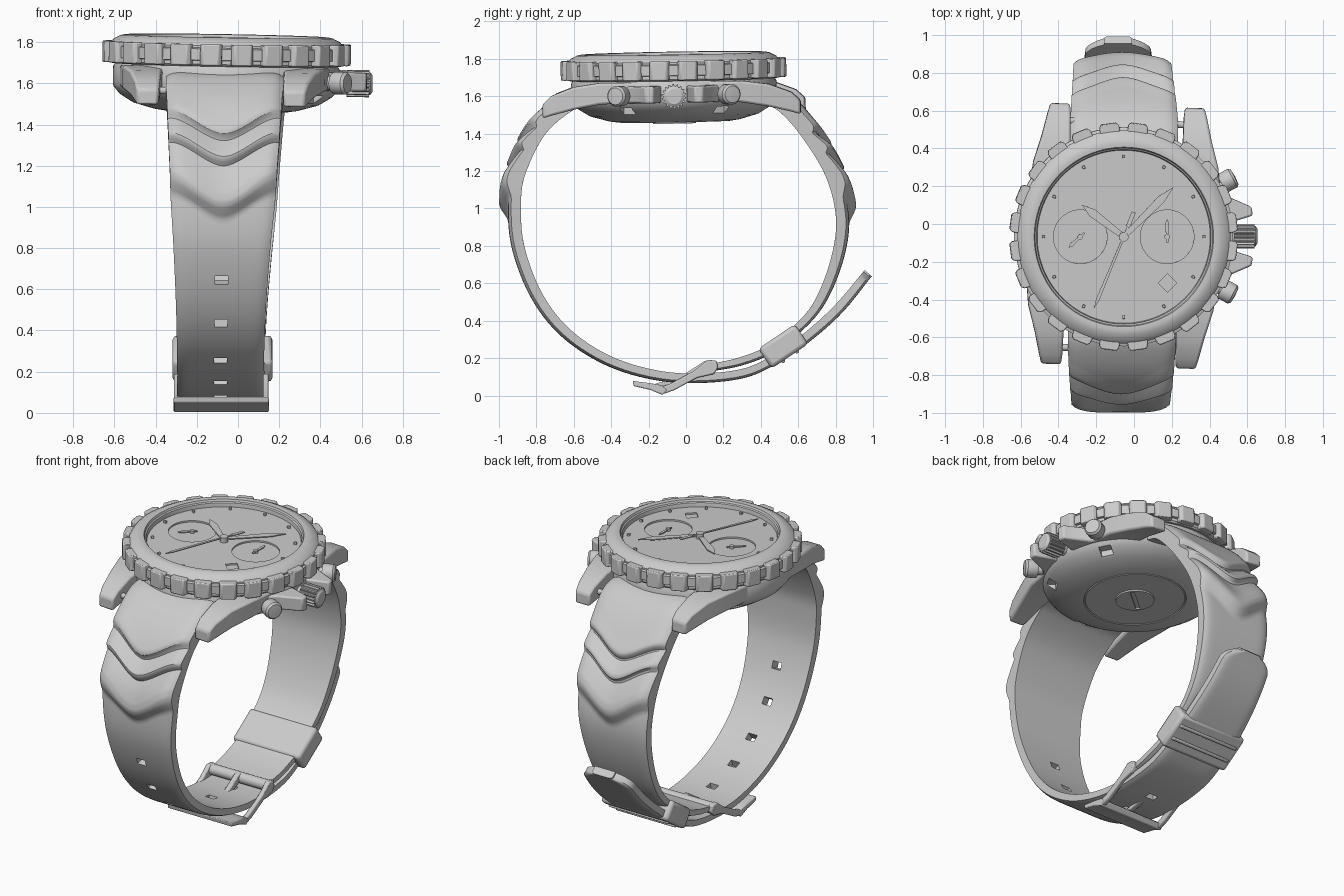
import bpy, bmesh
from math import sin, cos, pi, radians, atan2, hypot, sqrt
from mathutils import Matrix, Vector

if "Cube" in bpy.data.objects:
    bpy.data.objects.remove(bpy.data.objects["Cube"])

T = lambda x, y, z: Matrix.Translation((x, y, z))
R = lambda deg, axis: Matrix.Rotation(radians(deg), 4, axis)
# the watch head leans very slightly
HEAD = T(-0.055, -0.067, 1.75) @ R(1, 'Y') @ R(1, 'X') @ T(0, 0, -1.75)


def make(name, bm, M=Matrix(), bevel=0, seg=2):
    bmesh.ops.transform(bm, matrix=M, verts=bm.verts)
    bmesh.ops.recalc_face_normals(bm, faces=bm.faces)
    me = bpy.data.meshes.new(name)
    bm.to_mesh(me)
    bm.free()
    ob = bpy.data.objects.new(name, me)
    bpy.context.collection.objects.link(ob)
    if bevel:
        m = ob.modifiers.new("bevel", 'BEVEL')
        m.width, m.segments, m.angle_limit = bevel, seg, radians(35)
    return ob


def loft(name, rings, M=Matrix(), bevel=0):
    bm = bmesh.new()
    vs = [[bm.verts.new(p) for p in r] for r in rings]
    n = len(vs[0])
    for a, b in zip(vs, vs[1:]):
        for k in range(n):
            bm.faces.new((a[k], a[(k + 1) % n], b[(k + 1) % n], b[k]))
    bm.faces.new(vs[0])
    bm.faces.new(vs[-1])
    return make(name, bm, M, bevel)


def prism(name, pts, z0, z1, M=Matrix(), bevel=0):
    return loft(name, [[(x, y, z) for x, y in pts] for z in (z0, z1)], M, bevel)


def box(name, size, M=Matrix(), bevel=0):
    x, y, z = (s / 2 for s in size)
    return prism(name, [(-x, -y), (x, -y), (x, y), (-x, y)], -z, z, M, bevel)


def lathe(name, prof, M=Matrix(), seg=96, closed=False):
    bm = bmesh.new()
    rings = []
    for r, z in prof:
        if r == 0:
            rings.append([bm.verts.new((0, 0, z))] * seg)
        else:
            rings.append([bm.verts.new((r * cos(2 * pi * k / seg), r * sin(2 * pi * k / seg), z))
                          for k in range(seg)])
    for a, b in list(zip(rings, rings[1:])) + ([(rings[-1], rings[0])] if closed else []):
        for k in range(seg):
            j = (k + 1) % seg
            bm.faces.new(list(dict.fromkeys((a[k], a[j], b[j], b[k]))))
    return make(name, bm, M)


def disc(name, r, z0, z1, M=Matrix(), seg=48):
    return lathe(name, [(0, z0), (r, z0), (r, z1), (0, z1)], M, seg)


def cut(ob, cutters):
    for c in cutters:
        c.hide_render = True
        m = ob.modifiers.new("cut", 'BOOLEAN')
        m.object, m.operation, m.solver = c, 'DIFFERENCE', 'EXACT'
    me = bpy.data.meshes.new_from_object(ob.evaluated_get(bpy.context.evaluated_depsgraph_get()))
    ob.modifiers.clear()
    ob.data = me
    for c in cutters:
        bpy.data.objects.remove(c)


# bezel ring, grip rail and teeth
lathe("bezel", [(0.46, 1.70), (0.555, 1.69), (0.565, 1.70), (0.565, 1.79), (0.55, 1.808), (0.515, 1.826),
                (0.495, 1.83), (0.475, 1.828), (0.47, 1.815), (0.462, 1.81), (0.457, 1.78)], HEAD, 128, True)
lathe("bezel_rail", [(0.55, 1.715), (0.580, 1.72), (0.580, 1.775), (0.55, 1.785)], HEAD, 128, True)
for k in range(24):
    prism("bezel_tooth", [(0.545, -0.054), (0.588, -0.052), (0.604, -0.04), (0.604, 0.04), (0.588, 0.052),
                          (0.545, 0.054)], 1.695, 1.797, HEAD @ R(7.5 + 15 * k, 'Z'), 0.006)

# case with curved back, key notches and coin-slot cover
case = lathe("case", [(0, 1.465), (0.295, 1.465), (0.3, 1.47), (0.305, 1.465), (0.35, 1.472), (0.45, 1.50),
                      (0.515, 1.54), (0.545, 1.575), (0.55, 1.59), (0.55, 1.675), (0.535, 1.70), (0, 1.70)], HEAD)
cut(case, [box("notch_cutter", (0.08, 0.075, 0.06), HEAD @ R(60 * k + 30, 'Z') @ T(0.51, 0, 1.52))
           for k in range(6)])
cover = disc("coin_cover", 0.115, 1.455, 1.48, HEAD)
cut(cover, [box("slot_cutter", (0.2, 0.025, 0.02), HEAD @ R(40, 'Z') @ T(0, 0, 1.457))])

# lugs and spring bars
lug = [(0.15, 0.25, 0.515, 1.58, 1.685), (0.38, 0.29, 0.49, 1.57, 1.685), (0.52, 0.298, 0.45, 1.545, 1.665),
       (0.64, 0.30, 0.422, 1.515, 1.62), (0.69, 0.305, 0.408, 1.50, 1.575)]
for sx in (-1, 1):
    for sy in (-1, 1):
        loft("lug", [[(sx * a, sy * y, lo), (sx * b, sy * y, lo), (sx * b, sy * y, hi), (sx * a, sy * y, hi)]
                     for y, a, b, lo, hi in lug], HEAD @ R(-2, 'Z'), 0.012)
for sy in (-1, 1):
    disc("spring_bar", 0.018, -0.33, 0.33, HEAD @ R(-2, 'Z') @ T(0, sy * 0.6, 1.57) @ R(90, 'Y'), 16)

# crown, crown guards and pushers
flutes = [((0.066 if k % 4 < 2 else 0.056) * cos(2 * pi * k / 72), (0.066 if k % 4 < 2 else 0.056) * sin(2 * pi * k / 72))
          for k in range(72)]
prism("crown", flutes, 0.585, 0.695, HEAD @ T(0, 0, 1.61) @ R(90, 'Y'))
lathe("crown_cap", [(0, 0.5), (0.035, 0.5), (0.035, 0.58), (0.055, 0.58), (0.055, 0.70), (0.04, 0.71), (0, 0.71)],
      HEAD @ T(0, 0, 1.61) @ R(90, 'Y'), 36)
for s in (-1, 1):
    prism("crown_guard", [(0.42, s * 0.33), (0.53, s * 0.22), (0.68, s * 0.155), (0.685, s * 0.11),
                          (0.56, s * 0.07), (0.42, s * 0.06)], 1.575, 1.665, HEAD, 0.01)
    lathe("pusher", [(0, 0.5), (0.034, 0.5), (0.034, 0.59), (0.05, 0.59), (0.055, 0.6), (0.055, 0.655),
                     (0.045, 0.668), (0, 0.672)], HEAD @ T(0, 0, 1.615) @ R(s * 28, 'Z') @ R(90, 'Y'), 32)

# dial with sunken counters and date window
dial = disc("dial", 0.465, 1.74, 1.785, HEAD, 96)
cut(dial, [disc("counter_cutter", 0.142, 1.775, 1.80, HEAD @ T(x, 0, 0)) for x in (-0.23, 0.23)]
    + [box("date_cutter", (0.07, 0.07, 0.02), HEAD @ T(0.232, -0.245, 1.785) @ R(45, 'Z'))])
for k in range(12):
    box("hour_marker", (0.018, 0.014, 0.02), HEAD @ R(30 * k, 'Z') @ T(0.425, 0, 1.79), 0.003)


def hand(name, piv, tip, w, tail, z, head=0.75):
    a, L = atan2(tip[1], tip[0]), hypot(*tip)
    pts = [(-tail, -w * .3), (0, -w * .3), (L * head, -w * .5), (L, 0), (L * head, w * .5), (0, w * .3), (-tail, w * .3)]
    prism(name, pts, z, z + 0.006, HEAD @ T(piv[0], piv[1], 0) @ Matrix.Rotation(a, 4, 'Z'))


hand("hour_hand", (0, 0), (-0.222, 0.169), 0.046, 0.02, 1.793)
hand("minute_hand", (0, 0), (0.264, 0.264), 0.044, 0.02, 1.800)
hand("second_hand", (0, 0), (-0.158, -0.38), 0.018, 0.14, 1.807, 0.88)
box("second_hand_weight", (0.08, 0.022, 0.006), HEAD @ R(68, 'Z') @ T(0.1, 0, 1.81))
hand("left_counter_hand", (-0.23, 0), (-0.063, -0.058), 0.02, 0.03, 1.781)
hand("right_counter_hand", (0.23, 0), (0, 0.095), 0.02, 0.03, 1.781)
disc("hand_hub", 0.025, 1.78, 1.818, HEAD, 24)
for x in (-0.23, 0.23):
    disc("counter_hub", 0.014, 1.77, 1.792, HEAD @ T(x, 0, 0), 16)


# strap: inner path points are (y, z, half width, centre x, thickness)
def spline(pts, step=0.01):
    P = [Vector(p) for p in pts]
    P = [2 * P[0] - P[1]] + P + [2 * P[-1] - P[-2]]
    out = []
    for a, b, c, d in zip(P, P[1:], P[2:], P[3:]):
        n = max(2, round((c - b).length / step))
        for k in range(n):
            t = k / n
            out.append(0.5 * (2 * b + (c - a) * t + (2 * a - 5 * b + 4 * c - d) * t * t + (3 * b - a - 3 * c + d) * t ** 3))
    return out + [P[-2]]


# extra thickness along the strap: three overlapping steps
STEPS = [(-1, .035), (0.2, .04), (0.272, .045), (0.29, .036), (0.305, .006), (0.385, .038), (0.40, .043), (0.415, .036),
         (0.43, .006), (0.55, .043), (0.585, .047), (0.61, .04), (0.66, .005), (0.68, 0), (9, 0)]


def extra(s):
    for (a, p), (b, q) in zip(STEPS, STEPS[1:]):
        if s <= b:
            return p + (q - p) * (s - a) / (b - a)


def strap(name, pts, side, tip=0):
    C = spline(pts)
    V = [-1 + k / 14 for k in range(29)]
    D, N, frames = [0], [], []
    for a, b in zip(C, C[1:]):
        D.append(D[-1] + hypot(b[0] - a[0], b[1] - a[1]))
    for i, c in enumerate(C):
        a, b = C[max(0, i - 1)], C[min(len(C) - 1, i + 1)]
        t = Vector((b[0] - a[0], b[1] - a[1])).normalized()
        N.append(Vector((t.y, -t.x)) * side)
        frames.append((Vector((c[3], c[0], c[1])), t))
    rings = []
    for s in D:
        # rows bend into rounded Vs where the steps are
        fade = min(1, s / 0.2) * max(0, min(1, (1.15 - s) / 0.45))
        j, outer, inner = 0, [], []
        for v in V:
            w = s + fade * 0.13 * (0.6 * (0.5 + 0.5 * cos(pi * v)) + 0.4 * (1.02 - sqrt(v * v + 0.02)))
            j = next(k for k in range(1, len(D)) if D[k] >= w - 1e-6)
            f = (w - D[j - 1]) / (D[j] - D[j - 1])
            c, n = C[j - 1].lerp(C[j], f), N[j - 1].lerp(N[j], f)
            hw = c[2]
            if tip and D[-1] - s < tip:
                hw *= max(0.45, sqrt(1 - (1 - (D[-1] - s) / tip) ** 2))
            h = (c[4] + extra(s)) * (1 - 0.25 * abs(v) ** 10)
            outer.append((c[3] + v * hw, c[0] + n.x * h, c[1] + n.y * h))
            inner.append((c[3] + v * hw, c[0], c[1]))
        rings.append(outer + inner[::-1])
    return loft(name, rings), frames


front, frames = strap("front_strap", [
    (-0.50, 1.56, .285, -.065, .065), (-0.604, 1.525, .285, -.065, .07), (-0.754, 1.395, .275, -.067, .07),
    (-0.86, 1.18, .262, -.07, .07), (-0.882, 1.02, .253, -.073, .07), (-0.866, 0.807, .235, -.078, .068),
    (-0.78, 0.567, .22, -.082, .064), (-0.647, 0.38, .213, -.084, .06), (-0.46, 0.24, .21, -.085, .056),
    (-0.246, 0.155, .21, -.085, .054), (0, 0.118, .21, -.085, .052), (0.29, 0.14, .208, -.083, .05),
    (0.48, 0.225, .205, -.082, .05), (0.64, 0.34, .2, -.082, .054), (0.8, 0.487, .185, -.083, .056),
    (0.955, 0.67, .165, -.084, .05)], 1, 0.1)
# adjustment holes
cutters = []
for hy, hz in ((-0.83, 0.66), (-0.72, 0.47), (-0.55, 0.315), (-0.37, 0.21), (-0.15, 0.135), (0.06, 0.12)):
    p, t = min(frames, key=lambda f: hypot(f[0].y - hy, f[0].z - hz))
    cutters.append(box("hole_cutter", (0.062, 0.045, 0.3), T(*p) @ Matrix.Rotation(atan2(t.y, t.x), 4, 'X')))
cut(front, cutters)

strap("back_strap", [
    (0.40, 1.56, .285, -.052, .065), (0.49, 1.525, .285, -.052, .07), (0.61, 1.395, .275, -.055, .07),
    (0.743, 1.18, .262, -.06, .07), (0.80, 0.968, .25, -.065, .07), (0.786, 0.78, .235, -.07, .068),
    (0.717, 0.567, .22, -.075, .06), (0.62, 0.415, .213, -.078, .05), (0.44, 0.27, .21, -.08, .047),
    (0.29, 0.205, .21, -.08, .045), (0.13, 0.168, .205, -.08, .04)], -1)

# keeper loop with two raised ribs
K = T(-0.075, 0.52, 0.263) @ R(34, 'X')
box("keeper", (0.485, 0.235, 0.128), K, 0.02)
for y in (-0.045, 0.045):
    box("keeper_rib", (0.43, 0.02, 0.02), K @ T(0, y, -0.064), 0.006)

# buckle: hinge tube, side arms, front bar and tongue
X = Matrix(((0, 0, 1, 0), (1, 0, 0, 0), (0, 1, 0, 0), (0, 0, 0, 1)))
arm = [(0.165, 0.185), (0.115, 0.19), (0.04, 0.13), (-0.09, 0.06), (-0.14, 0.045), (-0.12, 0.008),
       (-0.06, 0.03), (0.06, 0.095), (0.15, 0.115), (0.17, 0.145)]
for x in (-0.31, 0.118):
    prism("buckle_arm", arm, x, x + 0.03, X, 0.007)
bar = [(-0.10, 0.03), (-0.125, 0.003), (-0.19, 0.03), (-0.28, 0.05), (-0.285, 0.078), (-0.19, 0.066), (-0.13, 0.055)]
prism("buckle_bar", bar, -0.312, 0.15, X, 0.006)
disc("buckle_hinge", 0.034, -0.30, 0.14, X @ T(0.135, 0.155, 0), 24)
prism("buckle_tongue", [(0.14, 0.19), (0.10, 0.185), (-0.03, 0.10), (-0.14, 0.07), (-0.19, 0.055),
                        (-0.14, 0.045), (-0.02, 0.07), (0.12, 0.14)], -0.1, -0.065, X, 0.006)

bpy.ops.object.select_all(action='SELECT')
bpy.context.view_layer.objects.active = front
bpy.ops.object.shade_smooth_by_angle(angle=radians(32))
